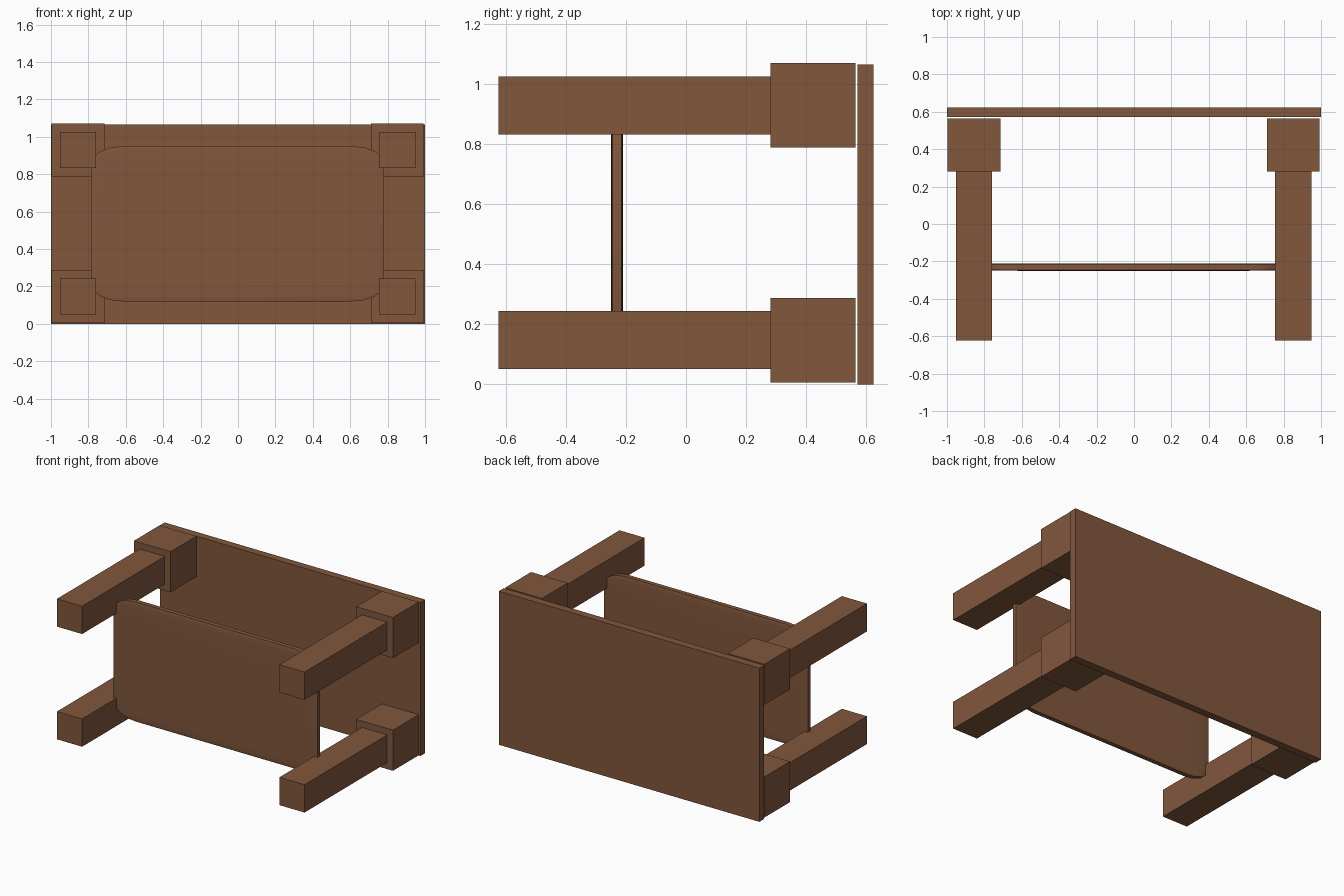
import bpy, bmesh, math
from mathutils import Vector

cube = bpy.data.objects.get("Cube")
if cube:
    bpy.data.objects.remove(cube, do_unlink=True)

wood = bpy.data.materials.new("brown_wood")
wood.use_nodes = True
color = (0.22, 0.095, 0.046, 1)
wood.diffuse_color = color
wood.node_tree.nodes["Principled BSDF"].inputs["Base Color"].default_value = color


def box(name, low, high, rounding=0):
    """Box between two corners; rounding is a share of each half size."""
    low, high = Vector(low), Vector(high)
    bm = bmesh.new()
    bmesh.ops.create_cube(bm, size=2)
    if rounding:
        bmesh.ops.bevel(bm, geom=bm.edges[:], offset=rounding, segments=4,
                        profile=0.5, affect='EDGES')
    bmesh.ops.scale(bm, vec=(high - low) / 2, verts=bm.verts)
    mesh = bpy.data.meshes.new(name)
    bm.to_mesh(mesh)
    bm.free()
    mesh.materials.append(wood)
    obj = bpy.data.objects.new(name, mesh)
    obj.location = (low + high) / 2
    bpy.context.collection.objects.link(obj)
    return obj


# Table top, lying on its long edge
box("table_top", (-1, 0.571, 0), (1, 0.624, 1.066))

# Four legs, each with a thicker block against the top
for side, block_x, leg_x in (("left", 0.8515, 0.8515), ("right", -0.856, -0.8565)):
    for level, z in (("lower", 0.147), ("upper", 0.929)):
        b, r = 0.141, 0.0965
        box(f"{side}_{level}_block", (block_x - b, 0.282, z - b), (block_x + b, 0.564, z + b))
        box(f"{side}_{level}_leg", (leg_x - r, -0.624, z - r), (leg_x + r, 0.283, z + r))

# Shelf between the legs, with softly rounded corners
shelf = box("shelf", (-0.785, -0.25, 0.12), (0.781, -0.21, 0.95), rounding=0.22)
bpy.ops.object.select_all(action='DESELECT')
shelf.select_set(True)
bpy.context.view_layer.objects.active = shelf
bpy.ops.object.shade_smooth_by_angle(angle=math.radians(30))
